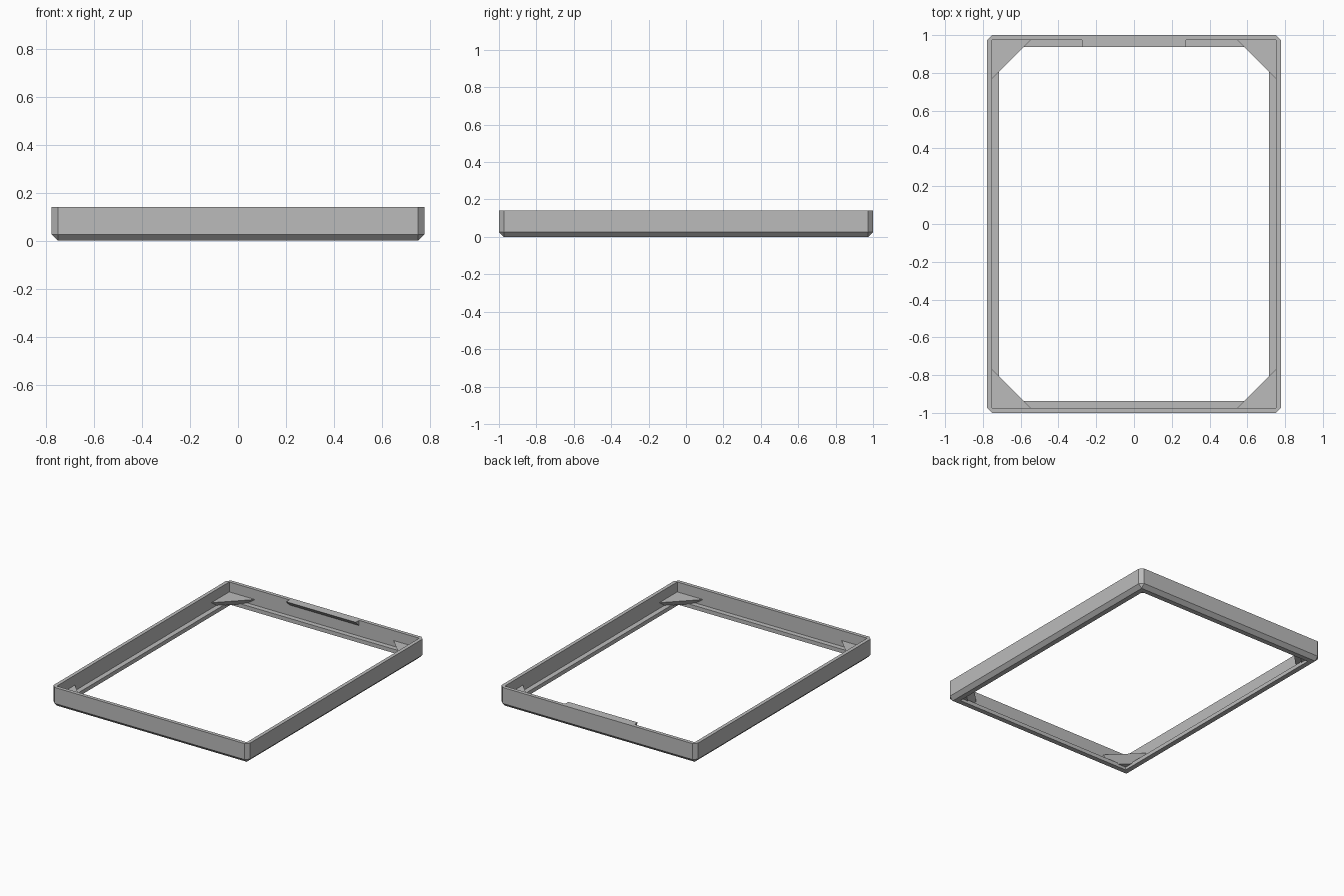
import bpy
import bmesh

HX, HY, H = 0.777, 1.0, 0.14     # outer half sizes and height
C = 0.026                        # wall thickness and chamfer
LIP, LIP_Z = 0.062, 0.028        # lip inset from outside, lip thickness

old = bpy.data.objects.get("Cube")
if old:
    bpy.data.objects.remove(old, do_unlink=True)

grey = bpy.data.materials.new("plain grey")
grey.use_nodes = True
colour = (0.5, 0.5, 0.5, 1)
grey.diffuse_color = colour
grey.node_tree.nodes["Principled BSDF"].inputs["Base Color"].default_value = colour


def finish(name, bm):
    bmesh.ops.recalc_face_normals(bm, faces=bm.faces)
    mesh = bpy.data.meshes.new(name)
    bm.to_mesh(mesh)
    bm.free()
    mesh.materials.append(grey)
    obj = bpy.data.objects.new(name, mesh)
    bpy.context.collection.objects.link(obj)
    return obj


def ring(bm, inset, cut, z):
    """Rectangular loop of eight points with cut corners."""
    x, y = HX - inset, HY - inset
    pts = []
    for sx, sy in ((1, 1), (-1, 1), (-1, -1), (1, -1)):
        pair = [(sx * x, sy * (y - cut), z), (sx * (x - cut), sy * y, z)]
        pts += pair if sx * sy > 0 else pair[::-1]
    return [bm.verts.new(p) for p in pts]


def hull(name, points):
    bm = bmesh.new()
    for p in points:
        bm.verts.new(p)
    bmesh.ops.convex_hull(bm, input=bm.verts[:])
    bmesh.ops.dissolve_limit(bm, angle_limit=0.01, verts=bm.verts[:], edges=bm.edges[:])
    return finish(name, bm)


# Frame: chamfered outer wall, with an inner lip along the bottom
bm = bmesh.new()
section = [(0, C, H), (0, C, C), (C, 0, 0), (LIP, 0, 0),
           (LIP, 0, LIP_Z), (C, 0, LIP_Z), (C, 0, H)]
rings = [ring(bm, *s) for s in section]
for a, b in zip(rings, rings[1:] + rings[:1]):
    for i in range(8):
        j = (i + 1) % 8
        bm.faces.new((a[i], a[j], b[j], b[i]))
bmesh.ops.remove_doubles(bm, verts=bm.verts[:], dist=0.0001)
finish("frame", bm)

# Corner supports: triangular shelves with sloping undersides
IX, IY = HX - C, HY - C
LEG, TOP, LOW = 0.203, 0.069, 0.02
SHORT = LEG - (TOP - LOW) * 2 ** 0.5
for sy, end in ((-1, "front"), (1, "back")):
    for sx, side in ((1, "left"), (-1, "right")):
        pts = []
        for leg, z in ((LEG, TOP), (SHORT, LOW)):
            pts += [(sx * IX, sy * IY, z), (sx * (IX - leg), sy * IY, z),
                    (sx * IX, sy * (IY - leg), z)]
        hull(f"{end}_{side}_corner_support", pts)

# Catch: wedge along the top of the back wall
D = 0.037
hull("back_catch", [(x, y, z) for x in (-0.275, 0.275)
                    for y, z in ((IY, H), (IY - D, H), (IY, H - D))])
